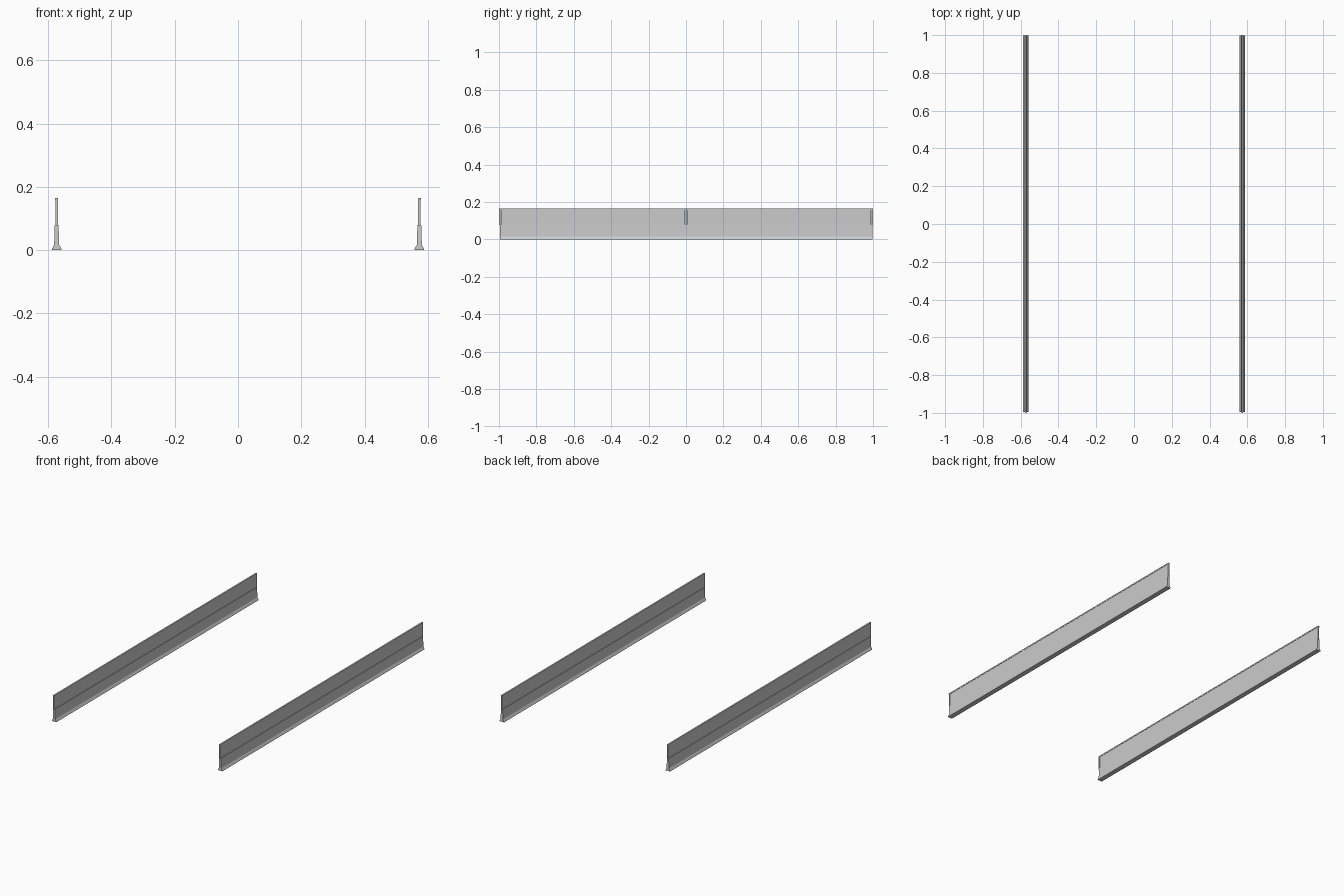
import bpy, bmesh

if "Cube" in bpy.data.objects:
    bpy.data.objects.remove(bpy.data.objects["Cube"])

RAIL_X = 0.573


def box(name, x, y, z, sx, sy, sz):
    bm = bmesh.new()
    bmesh.ops.create_cube(bm, size=1)
    for v in bm.verts:
        v.co.x = v.co.x * sx + x
        v.co.y = v.co.y * sy + y
        v.co.z = v.co.z * sz + z
    finish(name, bm)


def extrude_profile(name, x, half, y0, y1):
    # Symmetric cross-section given as (half width, height)
    outline = half + [(-w, z) for w, z in reversed(half)]
    bm = bmesh.new()
    face = bm.faces.new([bm.verts.new((x + w, y0, z)) for w, z in outline])
    geom = bmesh.ops.extrude_face_region(bm, geom=[face])["geom"]
    moved = [g for g in geom if isinstance(g, bmesh.types.BMVert)]
    bmesh.ops.translate(bm, verts=moved, vec=(0, y1 - y0, 0))
    finish(name, bm)


def finish(name, bm):
    bmesh.ops.recalc_face_normals(bm, faces=bm.faces)
    mesh = bpy.data.meshes.new(name)
    bm.to_mesh(mesh)
    bm.free()
    bpy.context.collection.objects.link(bpy.data.objects.new(name, mesh))


BASE = [(0.0155, 0), (0.0155, 0.003), (0.008, 0.017), (0.006, 0.079)]

for side, x in (("left", -RAIL_X), ("right", RAIL_X)):
    # Flared solid base
    extrude_profile(side + "_base", x, BASE, -0.995, 0.998)
    # Top rail
    box(side + "_top_rail", x, 0, 0.161, 0.0095, 2.0, 0.008)
    # Thin infill panels on both halves
    for half, y in (("front", -0.4975), ("back", 0.4975)):
        box(f"{side}_{half}_panel", x, y, 0.118, 0.0065, 0.985, 0.080)
    # Upright posts at the ends and middle
    for place, y in (("front", -0.996), ("middle", 0), ("back", 0.996)):
        box(f"{side}_{place}_post", x, y, 0.118, 0.0085, 0.008, 0.080)
